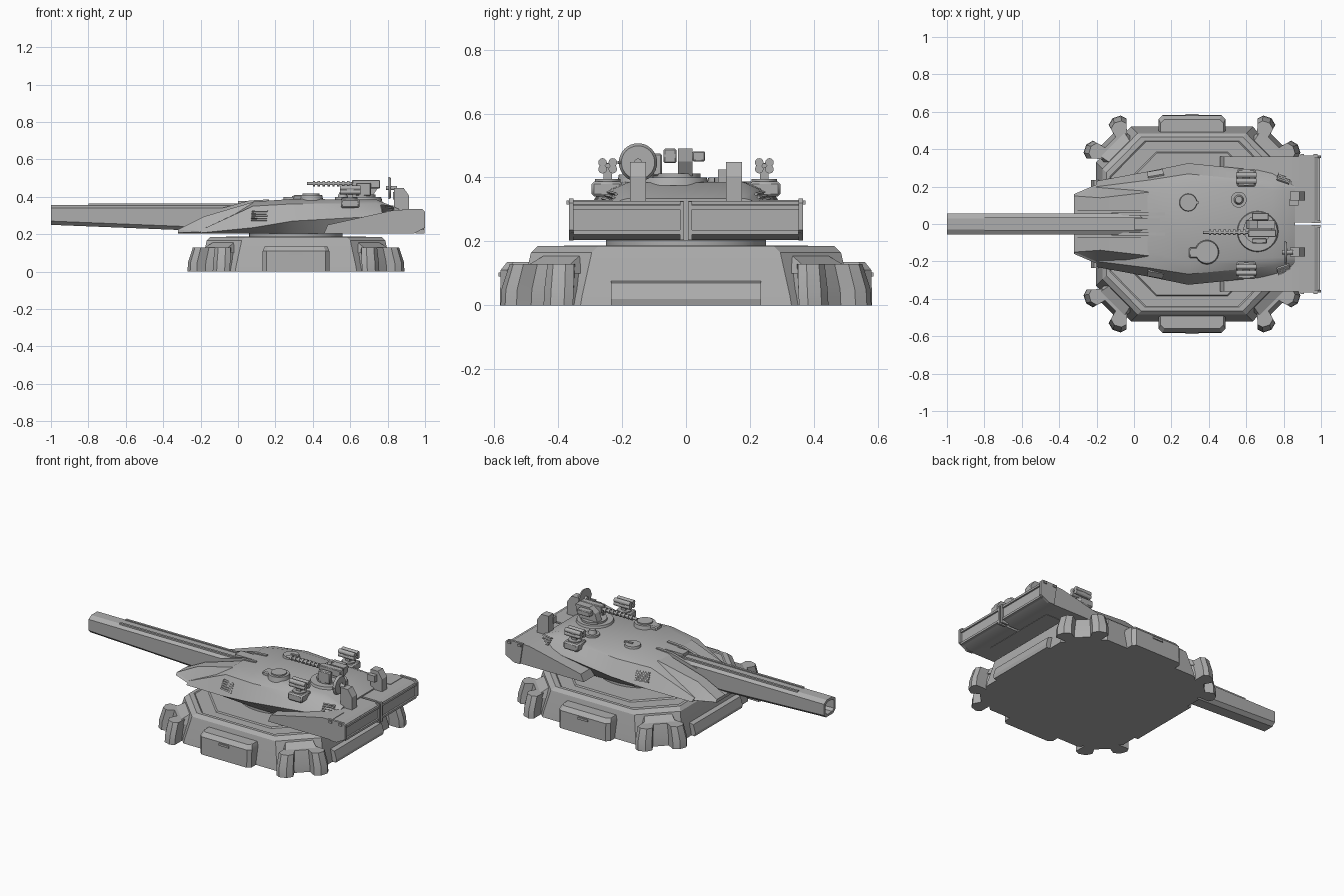
import bpy, bmesh, math
from mathutils import Matrix, Vector

if "Cube" in bpy.data.objects:
    bpy.data.objects.remove(bpy.data.objects["Cube"])

grey = bpy.data.materials.new("armour grey")
grey.use_nodes = True
GREY = (0.42, 0.42, 0.42, 1)
grey.diffuse_color = GREY
grey.node_tree.nodes["Principled BSDF"].inputs["Base Color"].default_value = GREY
CX = 0.31  # centre of base and turret ring
parts = []


def finish(name, bm, mirror=False, bevel=0):
    bmesh.ops.recalc_face_normals(bm, faces=bm.faces)
    me = bpy.data.meshes.new(name)
    bm.to_mesh(me)
    bm.free()
    me.materials.append(grey)
    ob = bpy.data.objects.new(name, me)
    bpy.context.collection.objects.link(ob)
    if bevel:
        mod = ob.modifiers.new("bevel", "BEVEL")
        mod.width, mod.segments = bevel, 1
    if mirror:
        mod = ob.modifiers.new("mirror", "MIRROR")
        mod.use_axis = (False, True, False)
    parts.append(ob)
    return ob


def loft(name, rings, mirror=False, bevel=0, matrix=None):
    bm = bmesh.new()
    loops = [[bm.verts.new(p) for p in ring] for ring in rings]
    n = len(loops[0])
    for a, b in zip(loops, loops[1:]):
        for i in range(n):
            bm.faces.new((a[i], a[(i + 1) % n], b[(i + 1) % n], b[i]))
    bm.faces.new(loops[0])
    bm.faces.new(loops[-1])
    if matrix:
        bm.transform(matrix)
    return finish(name, bm, mirror, bevel)


def side_prism(name, profile, y0, y1, mirror=False, bevel=0):
    return loft(name, [[(x, y, z) for x, z in profile] for y in (y0, y1)], mirror, bevel)


def box(name, x, y, z, mirror=False, bevel=0):
    return side_prism(name, [(x[0], z[0]), (x[1], z[0]), (x[1], z[1]), (x[0], z[1])], *y, mirror, bevel)


def cyl(name, start, r, length, axis="Z", r2=None, mirror=False, sides=24):
    bm = bmesh.new()
    bmesh.ops.create_cone(bm, cap_ends=True, segments=sides, radius1=r,
                          radius2=r if r2 is None else r2, depth=length)
    bm.transform(Matrix.Translation((0, 0, length / 2)))
    if axis != "Z":
        bm.transform(Matrix.Rotation(math.pi / 2, 4, "Y") if axis == "X" else Matrix.Rotation(-math.pi / 2, 4, "X"))
    bm.transform(Matrix.Translation(start))
    return finish(name, bm, mirror)


# Octagonal base with stepped deck
def octagon(h, z):
    c = h - 0.19
    pts = [(h, -c), (h, c), (c, h), (-c, h), (-h, c), (-h, -c), (-c, -h), (c, -h)]
    return [(CX + x * 0.985, y, z) for x, y in pts]


loft("base", [octagon(h, z) for h, z in
              ((.52, 0), (.515, .03), (.485, .165), (.465, .185), (.445, .185), (.44, .18), (.385, .18), (.38, .188))])
cyl("turret_ring", (CX, 0, .18), .25, .035, sides=48)

# Corner feet: forked claws on the diagonals
half = [(.52, .10), (.60, .10), (.65, .15), (.68, .14), (.70, .10), (.69, .06), (.64, .045)]
plan = half + [(u, -v) for u, v in reversed(half)]
for i, corner in enumerate(("back_left", "front_left", "front_right", "back_right")):
    spin = Matrix.Translation((CX, 0, 0)) @ Matrix.Rotation(math.pi / 4 + i * math.pi / 2, 4, "Z")
    loft(corner + "_foot", [[(u * s, v * w, z) for u, v in plan] for s, w, z in
                            ((1, 1, 0), (.995, 1, .05), (.965, .88, .13))], matrix=spin)
    loft(corner + "_foot_bridge", [[(.5, w, z), (.5, -w, z), (e, -w, z), (e, w, z)]
                                   for w, e, z in ((.1, .62, .1), (.09, .6, .13), (.075, .53, .165))], matrix=spin)

# Side lockers and sloped end plates on the base
loft("side_locker", [[(CX - w, .45, 0), (CX + w, .45, 0), (CX + w, y - .02, 0), (CX + w - .02, y, 0),
                      (CX - w + .02, y, 0), (CX - w, y - .02, 0)] if not top else
                     [(CX - w, .45, z), (CX + w, .45, z), (CX + w, y - .02, z), (CX + w - .02, y, z),
                      (CX - w + .02, y, z), (CX - w, y - .02, z)]
                     for w, y, z, top in ((.178, .582, 0, 0), (.178, .58, .11, 1), (.168, .56, .135, 1))], mirror=True)
box("locker_handle", (CX - .035, CX + .035), (.575, .587), (.09, .103), mirror=True)
for name, s in (("rear_plate", 1), ("nose_plate", -1)):
    side_prism(name, [(CX + s * u, z) for u, z in ((.48, 0), (.535, 0), (.54, .02), (.525, .07), (.48, .08))], -.235, .235)


# Turret hull from cross-sections: bottom, waist, shoulder, roof
def section(x, *pts):
    return [(x, y, z) for y, z in pts] + [(x, -y, z) for y, z in reversed(pts)]


loft("turret_hull", [
    section(-.2, (.2, .203), (.23, .207), (.2, .222), (.1, .225)),
    section(.08, (.22, .203), (.282, .235), (.235, .35), (.15, .374)),
    section(.29, (.25, .203), (.325, .27), (.268, .362), (.2, .388)),
    section(.74, (.25, .203), (.28, .295), (.225, .365), (.18, .385)),
    section(.86, (.25, .203), (.265, .3), (.2, .33), (.18, .335))])

# Nose with two raised cheeks beside the gun
loft("nose", [section(-.32, (.15, .205), (.16, .212), (.15, .222)),
              section(-.18, (.19, .203), (.22, .21), (.15, .25)),
              section(.1, (.2, .203), (.24, .25), (.18, .34))])
loft("nose_cheek", [[(x, a, .21), (x, b, .21), (x, c, z), (x, a, z)] for x, a, b, c, z in
                    ((-.32, .07, .16, .15, .225), (-.18, .07, .215, .14, .295), (.08, .07, .22, .17, .372))], mirror=True)


# Main gun with a hollow faceted muzzle
def gun_ring(x, low, k=1):
    pts = [(.03, .357), (.057, .34), (.057, low + .02), (.035, low)]
    mid = (.357 + low) / 2
    return section(x, *[(y * k, mid + (z - mid) * k) for y, z in pts])


loft("main_gun", [gun_ring(-.85, .246, .72), gun_ring(-1, .25, .72), gun_ring(-1, .25),
                  gun_ring(-.3, .222), gun_ring(.1, .222)])
box("gun_rail", (-.8, .16), (.022, .036), (.34, .363), mirror=True)
side_prism("gun_shroud", [(-.12, .33), (.165, .33), (.165, .386), (.06, .38)], .045, .062, mirror=True)
box("gun_slot_bed", (.0, .16), (-.03, .03), (.34, .378))

# Rear bustle: side arms, wide rack, end caps and framed panels
side_prism("bustle_arm", [(.46, .205), (.9, .205), (.9, .33), (.84, .33), (.48, .25)], .23, .36, mirror=True)
side_prism("bustle_rack", [(.84, .205), (.93, .205), (.985, .225), (.985, .315), (.965, .327), (.84, .327)],
           .008, .36, mirror=True)
side_prism("bustle_cap", [(.9, .203), (.94, .203), (1, .235), (1, .32), (.985, .335), (.88, .335)],
           .352, .366, mirror=True)
for z in (.222, .3):
    box("rack_rail", (.975, .995), (.018, .352), (z, z + .013), mirror=True)
box("rack_divider", (.95, .997), (.006, .018), (.205, .325), mirror=True)
for x in (.89, .96):
    box("cap_bolt", (x, x + .02), (.36, .373), (.315, .328), mirror=True)

# Rear mast boxes and radar dish
side_prism("mast_box", [(.835, .3), (.915, .3), (.915, .405), (.885, .448), (.835, .448)], .125, .175, mirror=True)
box("mast_side_box", (.83, .88), (.1, .13), (.385, .425))
cyl("radar_dish", (.805, -.15, .447), .06, .014, "X", r2=.052, sides=32)
cyl("radar_hub", (.79, -.15, .447), .012, .06, "X")
box("radar_bar", (.815, .822), (-.168, -.132), (.45, .458))
cyl("radar_arm", (.81, -.215, .447), .005, .05, "Y", sides=8)

# Roof hatches and periscope
cyl("small_hatch", (.29, .115, .375), .05, .025, r2=.045)
box("small_hatch_bar", (.29, .345), (.108, .122), (.395, .405))
cyl("commander_hatch", (.39, -.15, .375), .067, .035, r2=.06)
cyl("commander_lid", (.39, -.15, .41), .045, .008)
box("commander_sight", (.295, .375), (-.182, -.125), (.37, .41), bevel=.006)
cyl("periscope_base", (.56, .13, .375), .042, .025)
cyl("periscope", (.56, .13, .4), .026, .024, r2=.018)

# Roof machine gun on a ring mount
cyl("gun_mount_ring", (.66, -.04, .375), .112, .025, r2=.105, sides=32)
cyl("gun_mount_turntable", (.66, -.03, .4), .075, .012)
side_prism("gun_cradle", [(.6, .405), (.72, .405), (.75, .45), (.755, .49), (.66, .49), (.62, .46)], -.025, .02)
box("gun_receiver", (.61, .76), (-.07, -.03), (.445, .49), bevel=.004)
box("gun_ammo_box", (.63, .72), (.02, .06), (.45, .482), bevel=.004)
box("gun_yoke", (.63, .71), (-.105, -.075), (.405, .475), bevel=.005)
cyl("roof_gun_barrel", (.37, -.045, .47), .008, .26, "X", sides=12)
for i in range(8):
    cyl("barrel_ring", (.4 + i * .026, -.045, .47), .015, .013, "X", sides=12)

# Twin pods of four rocket tubes
box("pod_base", (.55, .65), (.2, .295), (.34, .388), mirror=True, bevel=.008)
cyl("pod_turntable", (.6, .245, .385), .04, .01, mirror=True)
box("pod_post", (.585, .615), (.232, .258), (.39, .445), mirror=True)
for y in (.229, .261):
    for z in (.426, .447):
        cyl("rocket_tube", (.545, y, z), .0135, .11, "X", mirror=True, sides=12)
box("pod_clamp", (.58, .62), (.219, .271), (.43, .443), mirror=True)


# Louvred vents lying on the sloping hull
def vent(name, centre, along, normal, w, h, slats):
    n = Vector(normal).normalized()
    a = Vector(along)
    a = (a - n * a.dot(n)).normalized()
    m = Matrix((a, n.cross(a), n)).transposed().to_4x4()
    m.translation = centre
    for i in range(slats):
        t = (i + .5) / slats * h - h / 2
        d = h / slats * .3
        loft(name, [[(-w, t - d, z), (w, t - d, z), (w, t + d, z + .003), (-w, t + d, z + .003)]
                    for z in (-.006, .004)], True, matrix=m)


vent("side_vent", (.115, .268, .298), (1, .2, 0), (-.16, .93, .4), .043, .065, 5)
vent("rear_vent", (.8, .243, .335), (1, -.25, 0), (.3, .7, .65), .035, .055, 4)

# Crisp edges, soft round parts
bpy.ops.object.select_all(action="DESELECT")
for ob in parts:
    ob.select_set(True)
bpy.context.view_layer.objects.active = parts[0]
bpy.ops.object.shade_smooth_by_angle(angle=math.radians(25))
